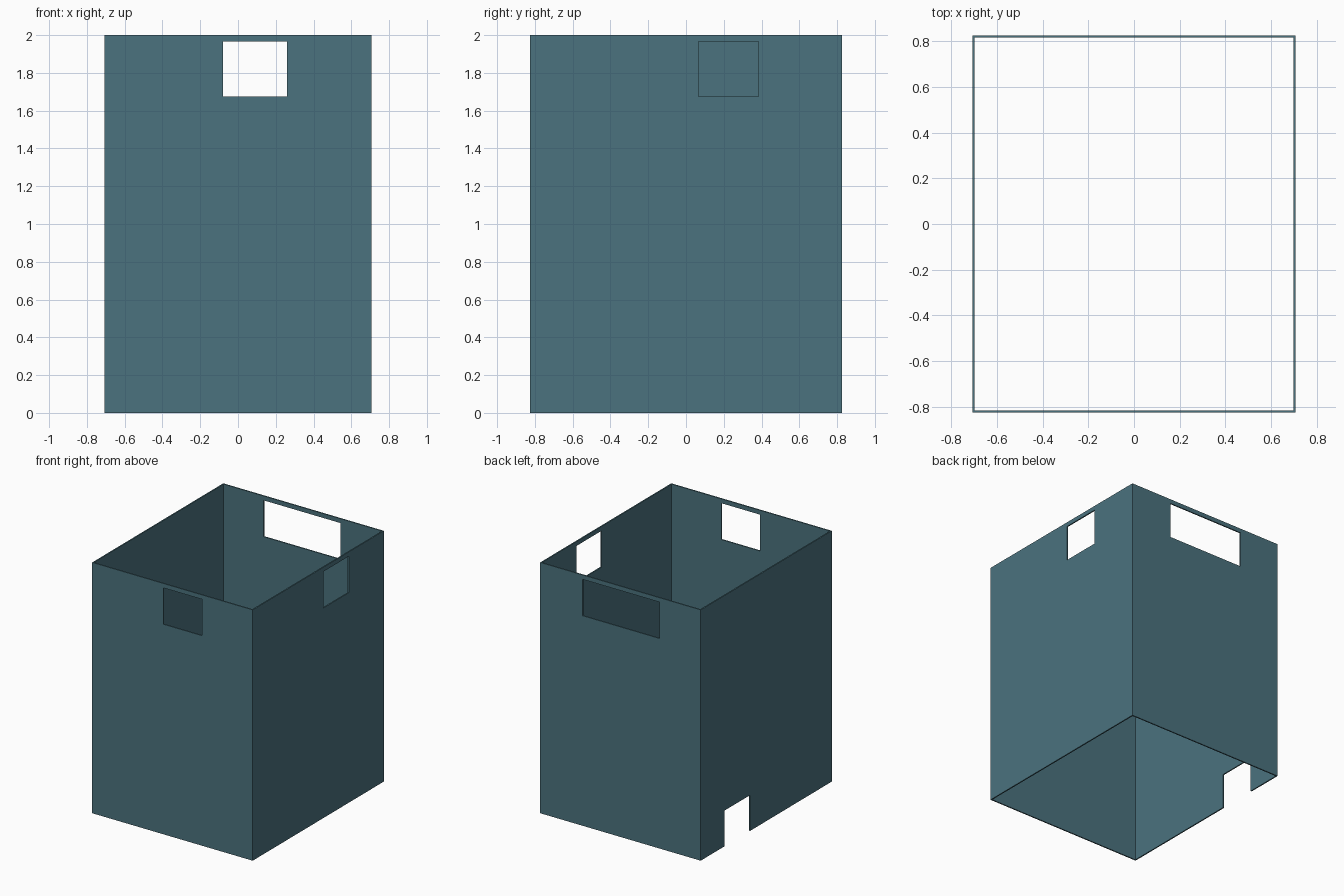
import bpy, bmesh
from mathutils import Matrix

if "Cube" in bpy.data.objects:
    bpy.data.objects.remove(bpy.data.objects["Cube"])

HX, HY, H, T = 0.708, 0.826, 2.0, 0.01   # half width, half depth, height, wall thickness
Z0, Z1 = 1.675, 1.965                    # handle opening heights


def add_box(bm, x, y, z):
    """Add a box spanning the given (min, max) ranges."""
    spans = (x, y, z)
    centre = [(a + b) / 2 for a, b in spans]
    size = [b - a for a, b in spans]
    matrix = Matrix.Translation(centre) @ Matrix.Diagonal((*size, 1))
    return bmesh.ops.create_cube(bm, size=1, matrix=matrix)


def make_object(name, bm):
    mesh = bpy.data.meshes.new(name)
    bm.to_mesh(mesh)
    bm.free()
    obj = bpy.data.objects.new(name, mesh)
    bpy.context.collection.objects.link(obj)
    return obj


# Bin walls: a box open at top and bottom, thickened inwards
bm = bmesh.new()
add_box(bm, (-HX, HX), (-HY, HY), (0, H))
bm.normal_update()
caps = [f for f in bm.faces if abs(f.normal.z) > 0.5]
bmesh.ops.delete(bm, geom=caps, context='FACES_ONLY')
walls = make_object("bin_walls", bm)
solid = walls.modifiers.new("thickness", 'SOLIDIFY')
solid.thickness = T
solid.offset = -1
solid.use_even_offset = True

# Openings: front, back and right handles, and a notch at the foot of the left wall
D = 0.05
bm = bmesh.new()
add_box(bm, (-0.08, 0.26), (-HY - D, -HY + D), (Z0, Z1))
add_box(bm, (-0.345, 0.335), (HY - D, HY + D), (Z0, Z1))
add_box(bm, (HX - D, HX + D), (0.065, 0.385), (Z0, Z1))
add_box(bm, (-HX - D, -HX + D), (0.205, 0.525), (-0.1, 0.285))
cutter = make_object("opening_cutter", bm)
cutter.hide_render = True

cut = walls.modifiers.new("openings", 'BOOLEAN')
cut.operation = 'DIFFERENCE'
cut.solver = 'EXACT'
cut.object = cutter

# Apply the modifiers and drop the helper
bpy.context.view_layer.objects.active = walls
walls.select_set(True)
for name in [m.name for m in walls.modifiers]:
    bpy.ops.object.modifier_apply(modifier=name)
bpy.data.objects.remove(cutter)

# Blue-grey paint
paint = bpy.data.materials.new("blue_grey")
paint.diffuse_color = (0.07, 0.17, 0.21, 1)
paint.use_nodes = True
paint.node_tree.nodes["Principled BSDF"].inputs["Base Color"].default_value = paint.diffuse_color
walls.data.materials.clear()
walls.data.materials.append(paint)
